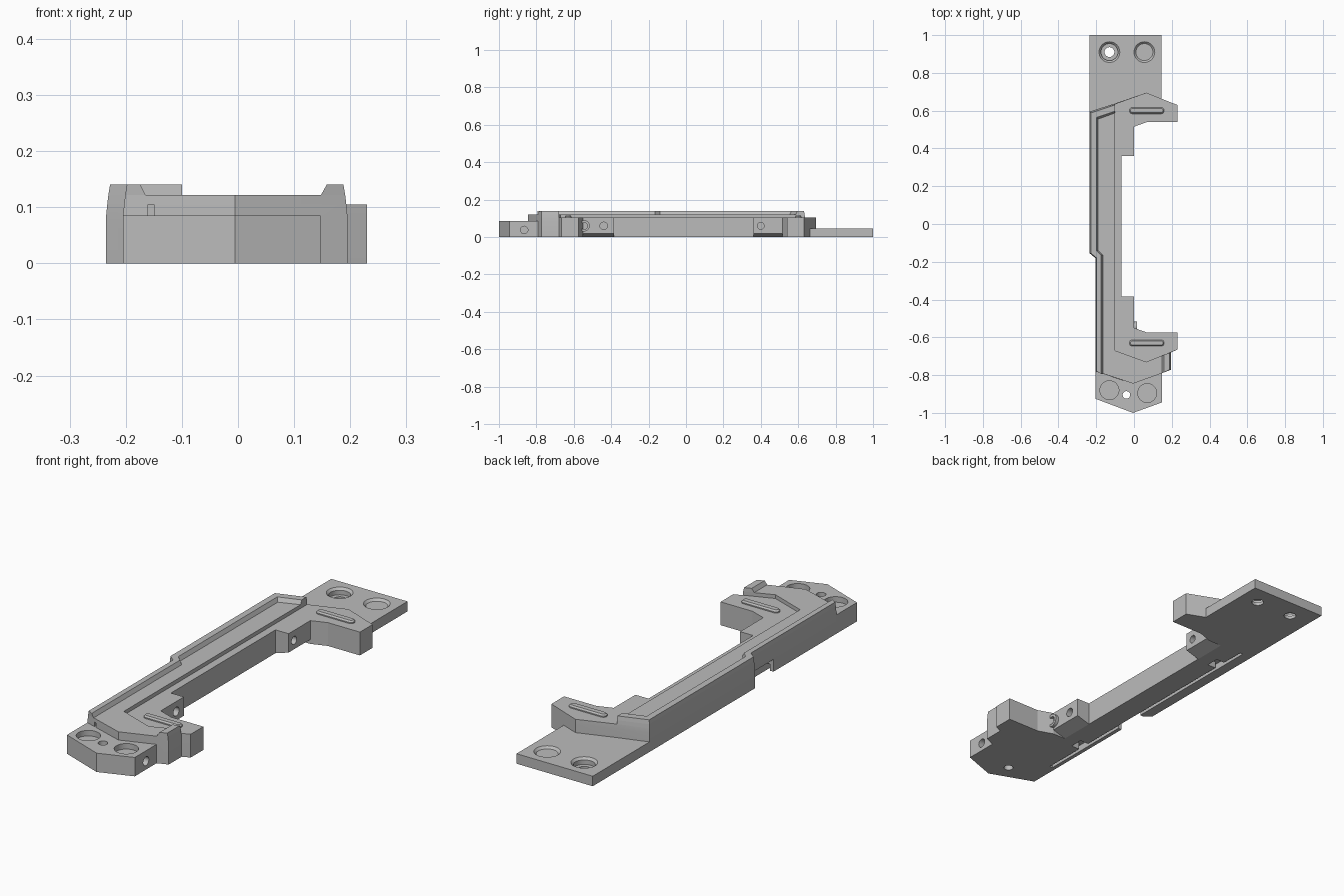
import bpy, bmesh, math
from mathutils import Matrix

cube = bpy.data.objects.get("Cube")
if cube:
    bpy.data.objects.remove(cube, do_unlink=True)

grey = bpy.data.materials.new("plain grey")
grey.use_nodes = True
grey.diffuse_color = (0.5, 0.5, 0.5, 1)
grey.node_tree.nodes["Principled BSDF"].inputs["Base Color"].default_value = (0.5, 0.5, 0.5, 1)


def finish(name, bm):
    bmesh.ops.recalc_face_normals(bm, faces=bm.faces)
    mesh = bpy.data.meshes.new(name)
    bm.to_mesh(mesh)
    bm.free()
    ob = bpy.data.objects.new(name, mesh)
    bpy.context.collection.objects.link(ob)
    mesh.materials.append(grey)
    return ob


def loft(name, levels):
    """Stack outlines (z, points) into a closed solid."""
    bm = bmesh.new()
    rings = [[bm.verts.new((x, y, z)) for x, y in pts] for z, pts in levels]
    for a, b in zip(rings, rings[1:]):
        for i in range(len(a)):
            j = (i + 1) % len(a)
            bm.faces.new((a[i], a[j], b[j], b[i]))
    bm.faces.new(rings[0])
    bm.faces.new(rings[-1])
    return finish(name, bm)


def prism(name, pts, z0, z1):
    return loft(name, [(z0, pts), (z1, pts)])


def box(name, x0, x1, y0, y1, z0, z1):
    return prism(name, [(x0, y0), (x1, y0), (x1, y1), (x0, y1)], z0, z1)


def round_bar(name, at, r1, r2, depth, along_x=False):
    bm = bmesh.new()
    turn = Matrix.Rotation(math.pi / 2, 4, 'Y') if along_x else Matrix()
    bmesh.ops.create_cone(bm, cap_ends=True, segments=32, radius1=r1, radius2=r2,
                          depth=depth, matrix=Matrix.Translation(at) @ turn)
    return finish(name, bm)


def cut(ob, cutters):
    for c in cutters:
        c.hide_render = True
        m = ob.modifiers.new("cut", 'BOOLEAN')
        m.operation, m.solver, m.object = 'DIFFERENCE', 'EXACT', c
        bpy.context.view_layer.objects.active = ob
        bpy.ops.object.modifier_apply(modifier=m.name)
        bpy.data.objects.remove(c, do_unlink=True)


# Shared outer wall on the closed side, drawn in by d for the draft
def outer_wall(d):
    return [(-.1, .638 - d), (-.235 + d, .595 - d), (-.235 + d, -.155),
            (-.205 + d, -.18), (-.205 + d, -.78)]


# Main body with the two arms
def body_outline(d):
    return outer_wall(d) + [
        (-.005, -.845), (.148, -.79), (.195 - d, -.772), (.195 - d, -.68),
        (.23, -.665), (.23, -.575), (.07, -.575), (0, -.55), (-.065, -.55),
        (-.065, .515), (0, .515), (.07, .54), (.23, .54), (.23, .63), (.065, .695)]


body = loft("main_body", [(0, body_outline(0)), (.085, body_outline(0)),
                          (.105, body_outline(.002))])
cut(body, [
    box("groove", -.187, -.172, -.78, .52, -.02, .03),
    box("front_pocket", -.172, -.13, -.58, -.52, -.02, .03),
    box("back_pocket", -.172, -.13, .35, .41, -.02, .03),
    box("side_notch", -.3, -.175, -.33, -.18, -.02, .055),
    box("front_slot", -.16, -.15, -.85, -.765, .085, .12),
])


# Raised floor beside the open channel
def floor_outline(d):
    return outer_wall(d) + [
        (-.005, -.845), (.148, -.79), (.195 - d, -.772), (.195 - d, -.68),
        (.065, -.73), (-.1, -.67)]


loft("raised_floor", [(.105, floor_outline(.002)), (.122, floor_outline(.004))])


# Sloped rim along the closed side
def rim_outline(d, s):
    return outer_wall(d) + [(-.165 - s, -.793), (-.165 - s, -.165), (-.19 - s, -.14),
                            (-.19 - s, .555 + s), (-.1, .588 + s)]


loft("rim", [(.122, rim_outline(.004, 0)), (.14, rim_outline(.007, .009))])

# Short rim on the front corner
loft("corner_rim", [
    (.122, [(.148, -.79), (.191, -.772), (.191, -.68), (.148, -.697)]),
    (.14, [(.158, -.786), (.188, -.772), (.188, -.682), (.158, -.693)])])

# Square lugs with a sloped underside and a side hole
for name, y0, y1, hole_y, r in (("front_lug", -.55, -.385, -.44, .02),
                                ("back_lug", .36, .515, .4, .018)):
    lug = box(name, -.065, 0, y0, y1, 0, .105)
    for v in lug.data.vertices:
        if v.co.x > -.01 and v.co.z < .01:
            v.co.z = .02
    cut(lug, [round_bar("lug_hole", (0, hole_y, .06), r, r, .08, True)])

# Hollow bushing beside the front arm
bushing = round_bar("bushing", (-.005, -.545, .06), .03, .03, .04, True)
cut(bushing, [round_bar("bore", (.01, -.545, .06), .018, .018, .04, True)])

# Rounded ridge on each arm
for name, y in (("front_ridge", -.63), ("back_ridge", .6)):
    def capsule(r):
        pts = []
        for cx, start in ((.143, -90), (-.008, 90)):
            for i in range(9):
                a = math.radians(start + i * 22.5)
                pts.append((cx + r * math.cos(a), y + r * math.sin(a)))
        return pts
    loft(name, [(.1, capsule(.017)), (.11, capsule(.017)), (.117, capsule(.011))])

# Thin back plate with two countersunk holes
back = prism("back_plate", [(-.235, .595), (.065, .69), (.145, .66), (.145, 1), (-.235, 1)],
             0, .045)
for x in (-.13, .055):
    cut(back, [round_bar("hole", (x, .91, .02), .026, .026, .1),
               round_bar("seat", (x, .91, .035), .045, .045, .04),
               round_bar("bevel", (x, .91, .045), .045, .065, .02)])

# Pointed front block with two pockets, a centre hole and a side hole
front = prism("front_block", [(-.205, -.925), (-.005, -1), (.147, -.945), (.147, -.79),
                              (-.005, -.845), (-.205, -.78)], 0, .085)
cut(front, [round_bar("centre_hole", (-.04, -.905, .04), .02, .02, .2),
            round_bar("side_hole", (.147, -.865, .038), .02, .02, .06, True)])
for x, y in ((-.13, -.88), (.07, -.895)):
    cut(front, [round_bar("pocket", (x, y, .085), .05, .05, .05)])

# Smooth the round parts and keep the edges crisp
for ob in bpy.context.view_layer.objects:
    ob.select_set(ob.type == 'MESH')
bpy.context.view_layer.objects.active = body
bpy.ops.object.shade_smooth_by_angle(angle=math.radians(15))
